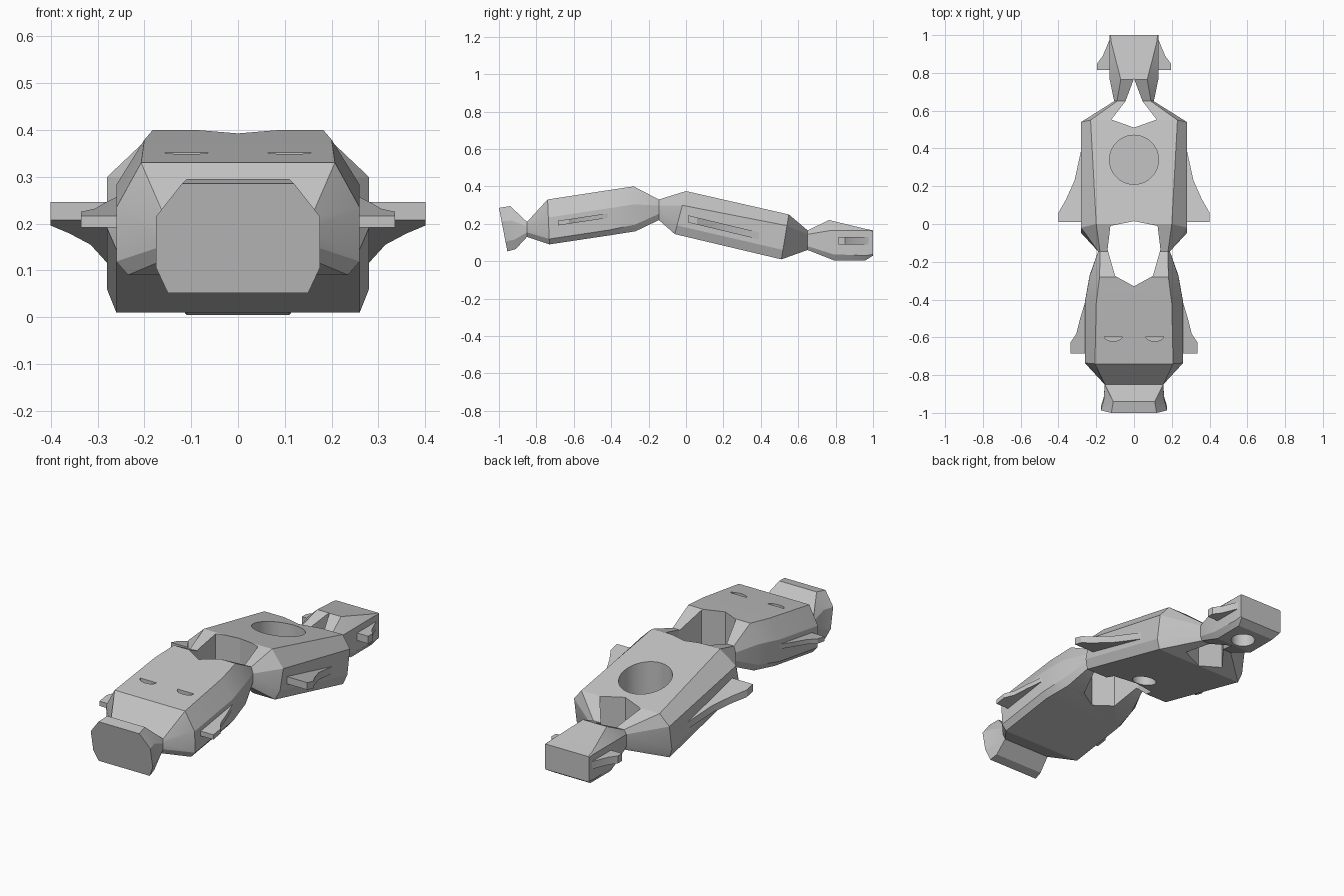
import bpy, bmesh, math

cube = bpy.data.objects.get("Cube")
if cube:
    bpy.data.objects.remove(cube)

grey = bpy.data.materials.new("hull_grey")
grey.use_nodes = True
colour = (0.55, 0.55, 0.55, 1)
grey.diffuse_color = colour
grey.node_tree.nodes["Principled BSDF"].inputs["Base Color"].default_value = colour


def finish(name, bm):
    """Turn a bmesh into an object with the hull material."""
    bmesh.ops.recalc_face_normals(bm, faces=bm.faces)
    mesh = bpy.data.meshes.new(name)
    bm.to_mesh(mesh)
    bm.free()
    mesh.materials.append(grey)
    obj = bpy.data.objects.new(name, mesh)
    bpy.context.collection.objects.link(obj)
    return obj


def loft(name, sections):
    """Skin eight-sided sections: top (y, z), bottom (y, z), widths top/mid/bottom, side heights."""
    bm = bmesh.new()
    rings = []
    for (yt, zt), (yb, zb), (wt, wm, wb), (hi, lo) in sections:
        half = [(wt, 1), (wm, hi), (wm, lo), (wb, 0)]
        pts = half + [(-x, t) for x, t in reversed(half)]
        rings.append([bm.verts.new((x, yb + (yt - yb) * t, zb + (zt - zb) * t)) for x, t in pts])
    for a, b in zip(rings, rings[1:]):
        for i in range(len(a)):
            j = (i + 1) % len(a)
            bm.faces.new((a[i], a[j], b[j], b[i]))
    bm.faces.new(rings[0])
    bm.faces.new(rings[-1])
    return finish(name, bm)


def prism(name, outline, z, height, slope=0.0):
    """Extrude an (x, y) outline upward; the base plane leans along y by slope."""
    bm = bmesh.new()
    face = bm.faces.new([bm.verts.new((x, y, z + slope * y)) for x, y in outline])
    top = bmesh.ops.extrude_face_region(bm, geom=[face])["geom"]
    moved = [v for v in top if isinstance(v, bmesh.types.BMVert)]
    bmesh.ops.translate(bm, verts=moved, vec=(0, 0, height))
    return finish(name, bm)


def mirrored(points):
    """Complete a right-hand outline that begins and ends on the centre line."""
    return points + [(-x, y) for x, y in reversed(points[1:-1])]


def disc(y, radius, steps=40):
    return [(radius * math.cos(2 * math.pi * i / steps),
             y + radius * math.sin(2 * math.pi * i / steps)) for i in range(steps)]


def cut(target, cutters):
    bpy.context.view_layer.objects.active = target
    for c in cutters:
        mod = target.modifiers.new("cut", "BOOLEAN")
        mod.operation = "DIFFERENCE"
        mod.solver = "EXACT"
        mod.object = c
        bpy.ops.object.modifier_apply(modifier=mod.name)


# Sections shared between neighbouring parts
neck = ((-.85, .21), (-.85, .13), (.155, .155, .14), (.7, .3))
joint = ((-.145, .33), (-.145, .22), (.18, .19, .18), (.7, .3))
tail_joint = ((.65, .165), (.65, .06), (.09, .105, .095), (.8, .2))

# Flared end cap
nose_cap = loft("nose_cap", [
    neck,
    ((-.94, .295), (-.91, .065), (.11, .16, .145), (.66, .22)),
    ((-1, .285), (-.955, .052), (.12, .175, .15), (.7, .23)),
])

# Three linked hull bodies
front_body = loft("front_body", [
    neck,
    ((-.74, .33), (-.73, .09), (.207, .26, .235), (.6, .12)),
    ((-.42, .379), (-.41, .138), (.2, .26, .235), (.6, .12)),
    ((-.28, .4), (-.27, .16), (.182, .235, .21), (.6, .15)),
    joint,
])
middle_body = loft("middle_body", [
    joint,
    ((0, .375), (-.06, .145), (.2, .28, .26), (.67, .2)),
    ((.55, .25), (.51, .01), (.23, .28, .26), (.75, .21)),
    tail_joint,
])
rear_body = loft("rear_body", [
    tail_joint,
    ((.765, .22), (.79, .005), (.07, .13, .11), (.74, .15)),
    ((.96, .173), (.96, .005), (.12, .13, .11), (.95, .15)),
    ((1, .165), (1, .03), (.125, .13, .125), (.98, .05)),
])

# Openings and recesses
front_gap = prism("front_gap_cutter", mirrored(
    [(0, -.33), (.1, -.275), (.14, -.135), (.125, -.01), (0, .015)]), -.2, 1)
rear_gap = prism("rear_gap_cutter", mirrored(
    [(0, .51), (.12, .553), (.045, .65), (0, .77)]), -.2, 1)
top_well = prism("top_well_cutter", disc(.34, .13), .1, .5)
belly_well = prism("belly_well_cutter", disc(.08, .06), -.2, .38)
tail_well = prism("tail_well_cutter", disc(.86, .06), -.2, .28)
slots = []
for side in (-1, 1):
    arc = [(side * .11 + .048 * math.cos(a), -.595 - .026 * math.sin(a))
           for a in (math.pi * i / 10 for i in range(11))]
    slots.append(prism("slot_cutter", arc, .32, .2))

cut(front_body, [front_gap] + slots)
cut(middle_body, [front_gap, rear_gap, top_well, belly_well])
cut(rear_body, [rear_gap, tail_well])
for c in [front_gap, rear_gap, top_well, belly_well, tail_well] + slots:
    bpy.data.objects.remove(c)

# Side fins: outline, base height at y = 0, thickness, lean
fin_shapes = {
    "front_fin": ([(.2, -.685), (.335, -.685), (.335, -.625), (.305, -.58),
                   (.285, -.5), (.255, -.4), (.2, -.4)], .294, .025, .15),
    "middle_fin": ([(.22, .01), (.4, .01), (.4, .06), (.36, .13),
                    (.315, .23), (.28, .39), (.22, .39)], .21, .038, -.24),
    "rear_fin": ([(.08, .815), (.195, .815), (.195, .85), (.165, .89),
                  (.13, .975), (.08, .975)], .09, .04, 0),
}
parts = [nose_cap, front_body, middle_body, rear_body]
for name, (outline, z, height, slope) in fin_shapes.items():
    for side, label in ((1, "left_"), (-1, "right_")):
        parts.append(prism(label + name, [(side * x, y) for x, y in outline], z, height, slope))

# Keep edges crisp while softening slight bends
bpy.ops.object.select_all(action="DESELECT")
for p in parts:
    p.select_set(True)
bpy.context.view_layer.objects.active = parts[0]
bpy.ops.object.shade_smooth_by_angle(angle=math.radians(20))
